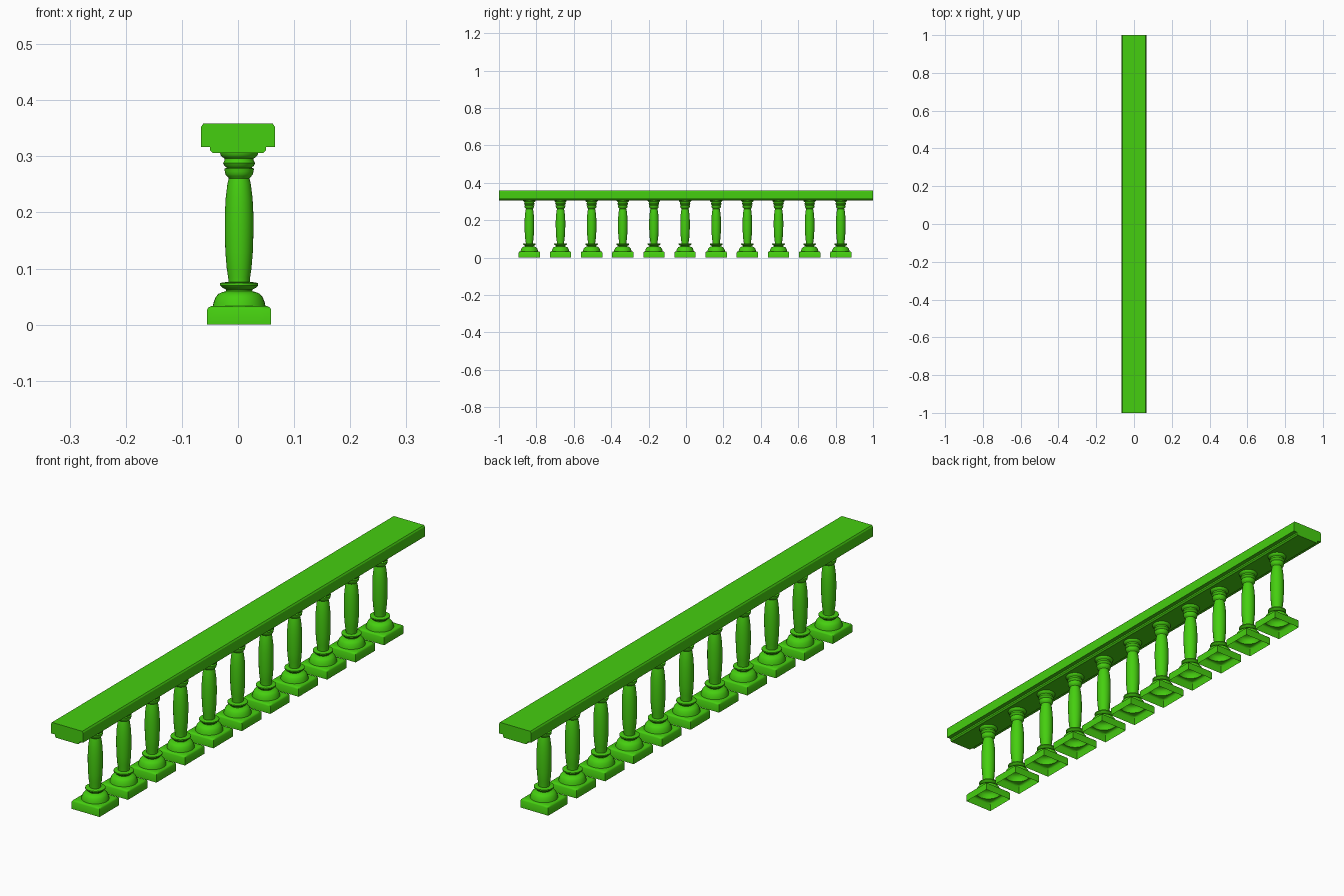
import bpy, bmesh, math

if "Cube" in bpy.data.objects:
    bpy.data.objects.remove(bpy.data.objects["Cube"])

green = bpy.data.materials.new("bright green")
green.diffuse_color = (0.06, 0.62, 0.005, 1)
green.use_nodes = True
green.node_tree.nodes["Principled BSDF"].inputs["Base Color"].default_value = green.diffuse_color


def finish(bm, name, smooth):
    bmesh.ops.recalc_face_normals(bm, faces=bm.faces)
    me = bpy.data.meshes.new(name)
    bm.to_mesh(me)
    bm.free()
    me.materials.append(green)
    ob = bpy.data.objects.new(name, me)
    bpy.context.collection.objects.link(ob)
    if smooth:
        bpy.context.view_layer.objects.active = ob
        ob.select_set(True)
        bpy.ops.object.shade_smooth_by_angle(angle=math.radians(35))
        ob.select_set(False)
    return ob


# Handrail: stepped, chamfered half profile mirrored and extruded along y
half = [(0.045, 0.306), (0.050, 0.311), (0.050, 0.317),
        (0.0655, 0.317), (0.0655, 0.353), (0.062, 0.3585)]
outline = half + [(-x, z) for x, z in reversed(half)]
bm = bmesh.new()
ends = [[bm.verts.new((x, y, z)) for x, z in outline] for y in (-1, 1)]
n = len(outline)
for i in range(n):
    j = (i + 1) % n
    bm.faces.new((ends[0][i], ends[0][j], ends[1][j], ends[1][i]))
for ring in ends:
    bm.faces.new(ring)
finish(bm, "handrail", False)

# Baluster: hollow square plinth lofted into a turned column
plinth = [(0.057, 0.0), (0.057, 0.027), (0.0545, 0.031), (0.050, 0.033)]
turned = [(0.047, 0.033), (0.0455, 0.040), (0.042, 0.049), (0.037, 0.055),
          (0.030, 0.058), (0.023, 0.060), (0.024, 0.063), (0.030, 0.066),
          (0.034, 0.070), (0.034, 0.074), (0.029, 0.0755), (0.019, 0.076),
          (0.0195, 0.084), (0.022, 0.100), (0.0245, 0.130), (0.0255, 0.165),
          (0.0255, 0.195), (0.024, 0.225), (0.021, 0.250), (0.0185, 0.261),
          (0.022, 0.265), (0.0245, 0.268), (0.0255, 0.273), (0.0265, 0.278),
          (0.022, 0.280), (0.026, 0.283), (0.0285, 0.288), (0.026, 0.293),
          (0.026, 0.296), (0.030, 0.299), (0.033, 0.302), (0.034, 0.307)]
SEG = 32
bm = bmesh.new()
rings = []
for k, (r, z) in enumerate(plinth + turned):
    ring = []
    for i in range(SEG):
        a = 2 * math.pi * i / SEG
        c, s = math.cos(a), math.sin(a)
        f = r / max(abs(c), abs(s)) if k < len(plinth) else r
        ring.append(bm.verts.new((c * f, s * f, z)))
    rings.append(ring)
for lo, hi in zip(rings, rings[1:]):
    for i in range(SEG):
        j = (i + 1) % SEG
        bm.faces.new((lo[i], lo[j], hi[j], hi[i]))
first = finish(bm, "baluster", True)

# Row of eleven evenly spaced balusters
for i in range(11):
    ob = first if i == 0 else first.copy()
    if i:
        bpy.context.collection.objects.link(ob)
    ob.name = f"baluster_{i + 1}"
    ob.location = (0.002, -0.005 + (i - 5) * 0.1665, 0)
